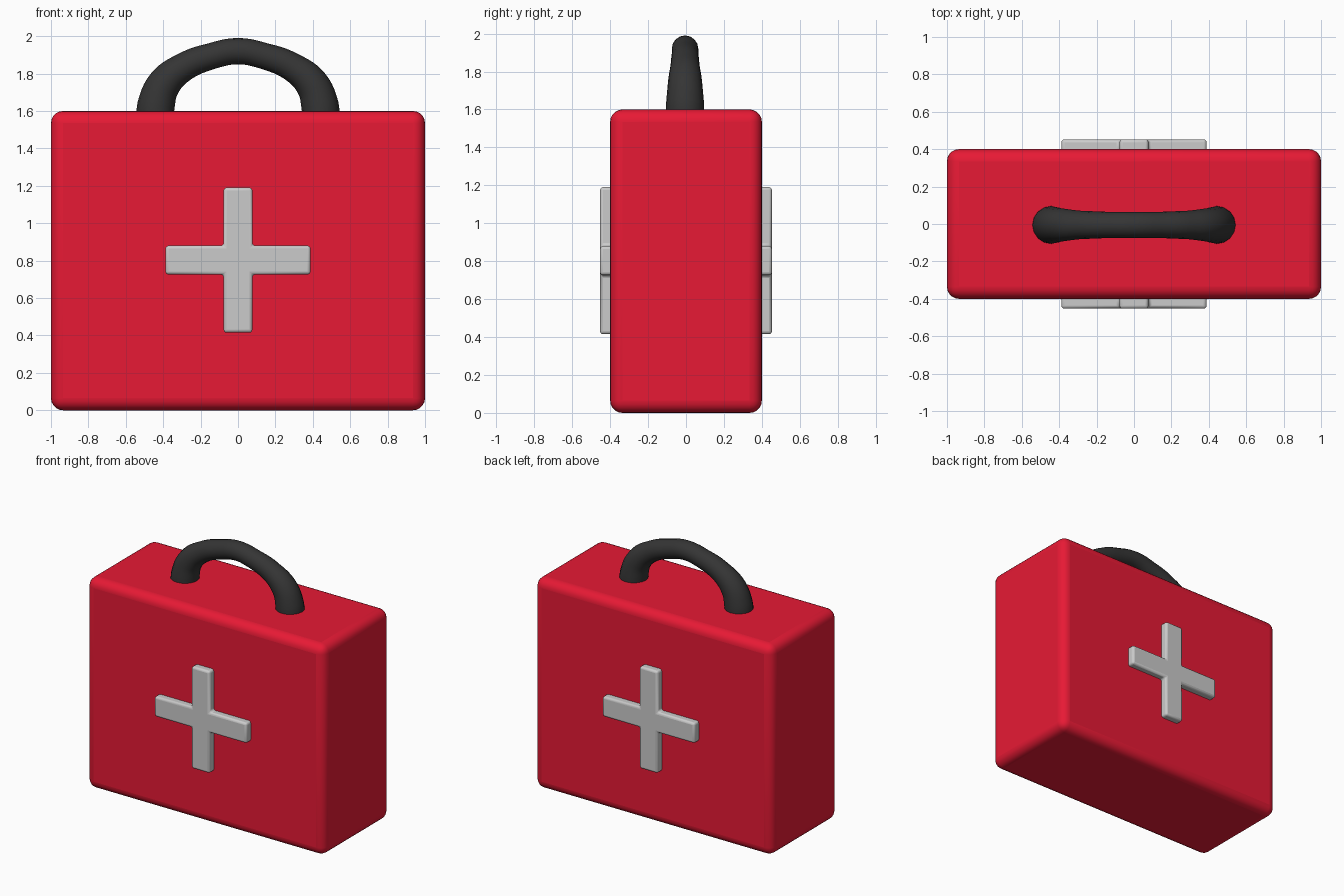
import bpy, bmesh, math
from mathutils import Vector

if "Cube" in bpy.data.objects:
    bpy.data.objects.remove(bpy.data.objects["Cube"])


def material(name, rgb):
    m = bpy.data.materials.new(name)
    m.diffuse_color = (*rgb, 1)
    m.use_nodes = True
    m.node_tree.nodes["Principled BSDF"].inputs["Base Color"].default_value = m.diffuse_color
    return m


def finish(ob, bevel=0, segments=3, mat=None):
    bpy.ops.object.select_all(action='DESELECT')
    ob.select_set(True)
    bpy.context.view_layer.objects.active = ob
    if bevel:
        mod = ob.modifiers.new("round_edges", 'BEVEL')
        mod.width, mod.segments = bevel, segments
        mod.limit_method = 'ANGLE'
    if mat:
        ob.data.materials.append(mat)
    bpy.ops.object.shade_smooth_by_angle(angle=math.radians(40))


red = material("red", (0.8, 0.01, 0.035))
black = material("black", (0.035, 0.035, 0.035))

# Case body
bpy.ops.mesh.primitive_cube_add(size=1, location=(0, 0, 0.8))
body = bpy.context.object
body.name = "case_body"
body.scale = (2, 0.8, 1.6)
bpy.ops.object.transform_apply(location=False, rotation=False, scale=True)
finish(body, 0.065, 5, red)


# Raised plus-shaped plate on front and back
def cross(name, side):
    a, b = 0.077, 0.388
    quarter = [(b, -a), (b, a), (a, a)]
    bm = bmesh.new()
    verts = []
    for k in range(4):
        c, s = round(math.cos(k * math.pi / 2)), round(math.sin(k * math.pi / 2))
        verts += [bm.verts.new((c * x - s * z, 0.36 * side, s * x + c * z)) for x, z in quarter]
    face = bm.faces.new(verts)
    ext = bmesh.ops.extrude_face_region(bm, geom=[face], use_keep_orig=True)
    moved = [g for g in ext["geom"] if isinstance(g, bmesh.types.BMVert)]
    bmesh.ops.translate(bm, verts=moved, vec=Vector((0, 0.093 * side, 0)))
    bmesh.ops.recalc_face_normals(bm, faces=bm.faces)
    me = bpy.data.meshes.new(name)
    bm.to_mesh(me)
    bm.free()
    ob = bpy.data.objects.new(name, me)
    ob.location.z = 0.803
    bpy.context.collection.objects.link(ob)
    finish(ob, 0.016, 3)


cross("front_cross", -1)
cross("back_cross", 1)

# Arched handle, thick at the feet and thinner in the middle: (x, z, radius)
half = [(-0.443, 1.55, 0.102), (-0.438, 1.63, 0.1), (-0.395, 1.745, 0.09),
        (-0.29, 1.835, 0.076), (-0.14, 1.894, 0.07), (0, 1.92, 0.07)]
path = half + [(-x, z, r) for x, z, r in half[-2::-1]]
cu = bpy.data.curves.new("handle", 'CURVE')
cu.dimensions = '3D'
cu.bevel_depth = 1
cu.bevel_resolution = 6
cu.resolution_u = 6
cu.use_fill_caps = True
sp = cu.splines.new('BEZIER')
sp.bezier_points.add(len(path) - 1)
for p, (x, z, r) in zip(sp.bezier_points, path):
    p.co = (x, -0.005, z)
    p.radius = r
    p.handle_left_type = p.handle_right_type = 'AUTO'
handle = bpy.data.objects.new("handle", cu)
bpy.context.collection.objects.link(handle)
bpy.context.view_layer.objects.active = handle
bpy.ops.object.select_all(action='DESELECT')
handle.select_set(True)
bpy.ops.object.convert(target='MESH')
finish(bpy.context.object, mat=black)
